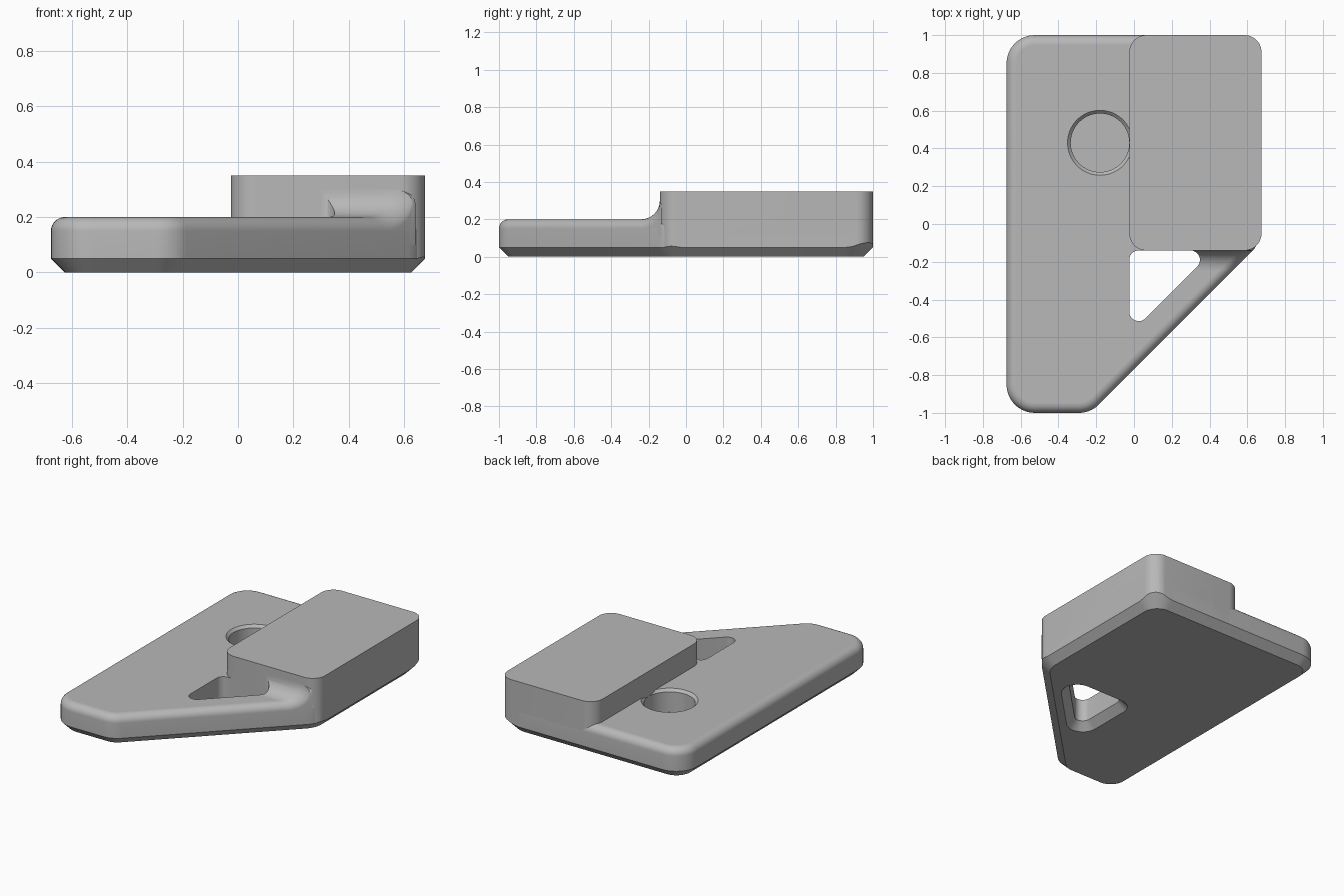
import bpy
import bmesh
from math import sin, cos, pi, sqrt, atan2
from mathutils import Vector

cube = bpy.data.objects.get("Cube")
if cube:
    bpy.data.objects.remove(cube, do_unlink=True)

grey = bpy.data.materials.new("plain grey")
grey.use_nodes = True
grey.diffuse_color = (0.48, 0.48, 0.48, 1)
grey.node_tree.nodes["Principled BSDF"].inputs["Base Color"].default_value = (0.48, 0.48, 0.48, 1)


def outline(corners, d=0.0, steps=10):
    """Rounded counter-clockwise outline from (x, y, radius) corners, grown by d."""
    pts = []
    for i, (x, y, r) in enumerate(corners):
        p = Vector((x, y))
        before = p - Vector(corners[i - 1][:2])
        after = Vector(corners[(i + 1) % len(corners)][:2]) - p
        n1 = Vector((before.y, -before.x)).normalized()
        n2 = Vector((after.y, -after.x)).normalized()
        centre = p - (n1 + n2) * r / (1 + n1.dot(n2))
        a1 = atan2(n1.y, n1.x)
        turn = (atan2(n2.y, n2.x) - a1) % (2 * pi)
        for k in range(steps + 1):
            a = a1 + turn * k / steps
            pts.append(centre + Vector((cos(a), sin(a))) * (r + d))
    return pts


def circle(x, y, r, steps=64):
    return [Vector((x + r * cos(2 * pi * k / steps), y + r * sin(2 * pi * k / steps)))
            for k in range(steps)]


def finish(bm, name):
    bmesh.ops.recalc_face_normals(bm, faces=bm.faces)
    mesh = bpy.data.meshes.new(name)
    bm.to_mesh(mesh)
    bm.free()
    mesh.materials.append(grey)
    obj = bpy.data.objects.new(name, mesh)
    bpy.context.collection.objects.link(obj)
    return obj


def loft(name, levels):
    """Closed solid through stacked (outline, z) rings."""
    bm = bmesh.new()
    rings = [[bm.verts.new((p.x, p.y, z)) for p in pts] for pts, z in levels]
    n = len(rings[0])
    for low, high in zip(rings, rings[1:]):
        for i in range(n):
            j = (i + 1) % n
            bm.faces.new((low[i], low[j], high[j], high[i]))
    bm.faces.new(rings[0][::-1])
    bm.faces.new(rings[-1])
    return finish(bm, name)


def activate(obj):
    bpy.ops.object.select_all(action='DESELECT')
    obj.select_set(True)
    bpy.context.view_layer.objects.active = obj


def boolean(obj, tool, operation):
    activate(obj)
    mod = obj.modifiers.new("cut", 'BOOLEAN')
    mod.operation = operation
    mod.solver = 'EXACT'
    mod.object = tool
    bpy.ops.object.modifier_apply(modifier=mod.name)


def shade(obj):
    activate(obj)
    bpy.ops.object.shade_smooth_by_angle(angle=pi / 6)
    for f in obj.data.polygons:
        if abs(f.normal.z) > 0.999:
            f.use_smooth = False


EDGE = 0.05
TOP = 0.2
plan = [(-0.675, -1, 0.15), (-0.23, -1, 0.15), (0.675, -0.095, 0.2),
        (0.675, 1, 0.15), (-0.675, 1, 0.15)]

# Base plate: chamfered below, rounded above
levels = [(outline(plan, -EDGE), 0), (outline(plan), EDGE)]
for k in range(9):
    a = pi / 2 * k / 8
    levels.append((outline(plan, EDGE * (cos(a) - 1)), TOP - EDGE + EDGE * sin(a)))
base_plate = loft("base_plate", levels)

# Raised block, its lower edge trimmed by the plate's chamfer carried outwards
block_plan = [(-0.025, -0.14, 0.09), (0.675, -0.14, 0.09), (0.675, 1, 0.09), (-0.025, 1, 0.09)]
raised_block = loft("raised_block", [(outline(block_plan), EDGE), (outline(block_plan), 0.35)])
flare = loft("flare_trimmer", [(outline(plan, -EDGE), 0), (outline(plan, 0.1), 0.15),
                               (outline(plan, 0.1), 0.5)])
boolean(raised_block, flare, 'INTERSECT')

# Hollow fillet joining the block front to the plate, rounded along the slanted edge
R = 0.1
bm = bmesh.new()
rows = []
ys = [-0.24 + R * sin(pi / 2 * k / 12) for k in range(13)] + [-0.13]
for y in ys:
    z = TOP + R - sqrt(max(0, R * R - min(y + 0.24, R) ** 2))
    row = [bm.verts.new((0.28, y, z))]
    for k in range(9):
        a = pi / 2 * k / 8
        x = y + 0.77 - EDGE * (1 - sin(a)) * sqrt(2)
        row.append(bm.verts.new((x, y, z - EDGE * (1 - cos(a)))))
    rows.append(row)
for r1, r2 in zip(rows, rows[1:]):
    for i in range(len(r1) - 1):
        bm.faces.new((r1[i], r1[i + 1], r2[i + 1], r2[i]))
rim = [e for e in bm.edges if e.is_boundary]
skirt = bmesh.ops.extrude_edge_only(bm, edges=rim)["geom"]
for v in skirt:
    if isinstance(v, bmesh.types.BMVert):
        v.co.z = 0.1
bmesh.ops.holes_fill(bm, edges=[e for e in bm.edges if e.is_boundary], sides=0)
front_fillet = finish(bm, "front_fillet")

# Triangular opening, chamfered underneath
tri = [(-0.025, -0.585, 0.05), (0.42, -0.14, 0.05), (-0.025, -0.14, 0.05)]
opening = loft("opening_cutter", [(outline(tri, 0.1), -EDGE), (outline(tri), EDGE),
                                  (outline(tri), 0.5)])
boolean(base_plate, opening, 'DIFFERENCE')
boolean(front_fillet, opening, 'DIFFERENCE')

# Round blind recess with a bevelled rim
recess = loft("recess_cutter", [(circle(-0.18, 0.43, r), z) for r, z in
                                ((0.155, 0.05), (0.155, 0.183), (0.172, TOP), (0.222, 0.25))])
boolean(base_plate, recess, 'DIFFERENCE')

for cutter in (flare, opening, recess):
    bpy.data.objects.remove(cutter, do_unlink=True)
for part in (base_plate, raised_block, front_fillet):
    shade(part)
